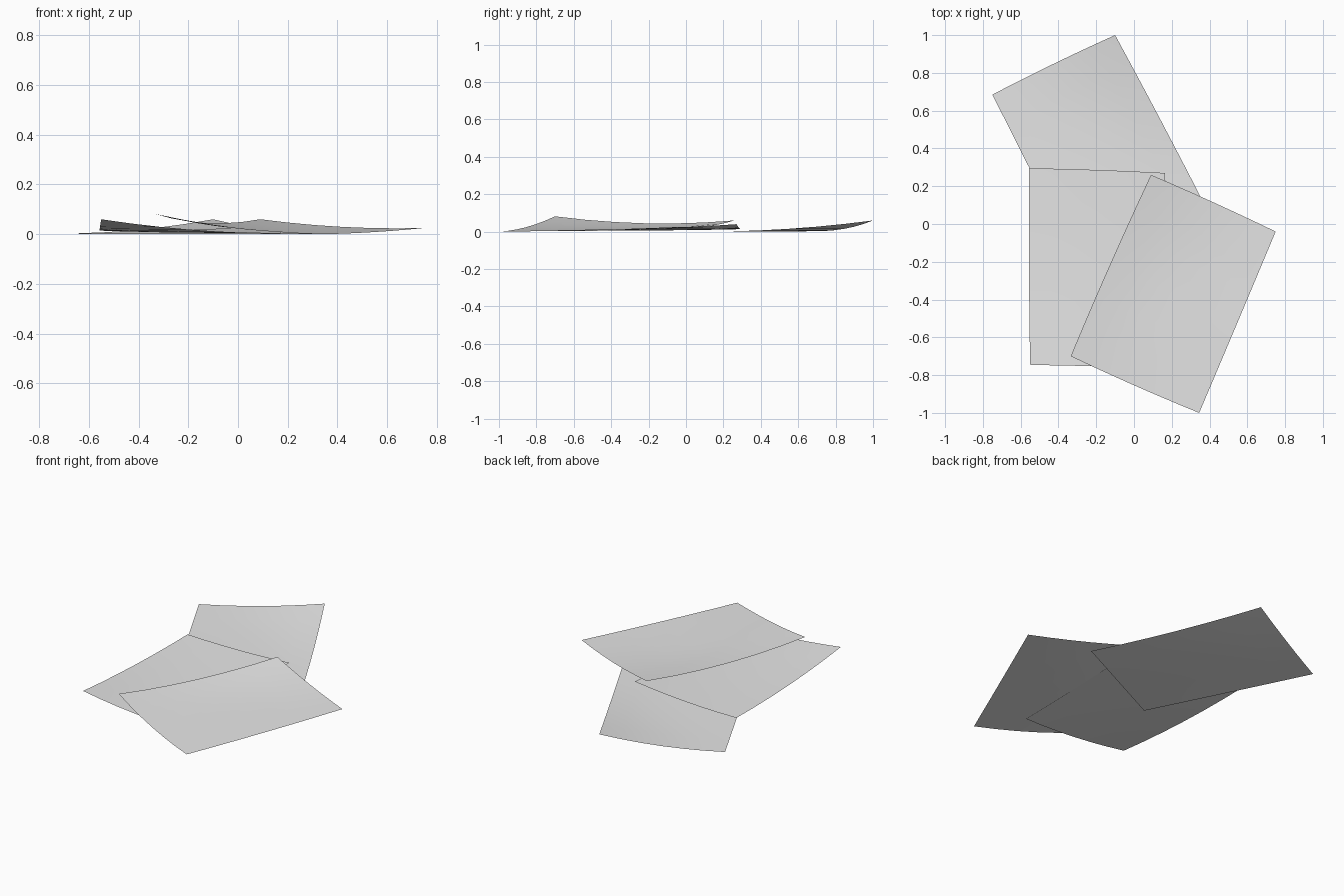
import bpy
from mathutils import Vector

cube = bpy.data.objects.get("Cube")
if cube:
    bpy.data.objects.remove(cube, do_unlink=True)

# Plain paper colour
paper = bpy.data.materials.new("paper_white")
paper.use_nodes = True
colour = (0.8, 0.8, 0.8, 1)
paper.diffuse_color = colour
paper.node_tree.nodes["Principled BSDF"].inputs["Base Color"].default_value = colour

STEPS = 6


def paper_sheet(name, corners, lifts):
    """Thin sheet from resting corners (back left, back right, front right,
    front left), each corner curling up by its lift."""
    corners = [Vector(c) for c in corners]
    centre = sum(corners, Vector()) / 4
    # A curled corner is drawn inwards and upwards from its flat position
    curls = []
    for corner, lift in zip(corners, lifts):
        inward = (centre - corner).normalized() * 0.4 * lift
        curls.append(Vector((inward.x, inward.y, lift)))
    flat = [c - Vector((k.x, k.y, 0)) for c, k in zip(corners, curls)]

    verts = []
    for j in range(STEPS + 1):
        for i in range(STEPS + 1):
            u, v = i / STEPS, j / STEPS
            point = flat[0].lerp(flat[1], u).lerp(flat[3].lerp(flat[2], u), v)
            reach = (u + v, 1 - u + v, 2 - u - v, 1 + u - v)
            for curl, distance in zip(curls, reach):
                point += curl * max(0, 1 - distance) ** 2
            verts.append(point)

    row = STEPS + 1
    faces = []
    for j in range(STEPS):
        for i in range(STEPS):
            a = j * row + i
            faces.append((a, a + row, a + row + 1, a + 1))

    mesh = bpy.data.meshes.new(name)
    mesh.from_pydata(verts, [], faces)
    mesh.materials.append(paper)
    mesh.shade_smooth()
    sheet = bpy.data.objects.new(name, mesh)
    bpy.context.collection.objects.link(sheet)
    return sheet


# Bottom sheet, lying at the back
paper_sheet("back_sheet",
            [(-0.75, 0.685, 0), (-0.10, 1.0, 0), (0.385, 0.08, 0), (-0.28, -0.245, 0)],
            [0.003, 0.06, 0, 0])

# Middle sheet, lying square on
paper_sheet("middle_sheet",
            [(-0.555, 0.295, 0.008), (0.165, 0.27, 0.006),
             (0.17, -0.75, 0.003), (-0.55, -0.745, 0.008)],
            [0.007, 0.034, 0, 0.052])

# Top sheet, turned towards the front
paper_sheet("top_sheet",
            [(0.09, 0.26, 0.022), (0.75, -0.04, 0.01),
             (0.345, -1.0, 0), (-0.335, -0.70, 0.015)],
            [0.038, 0.015, 0, 0.067])
